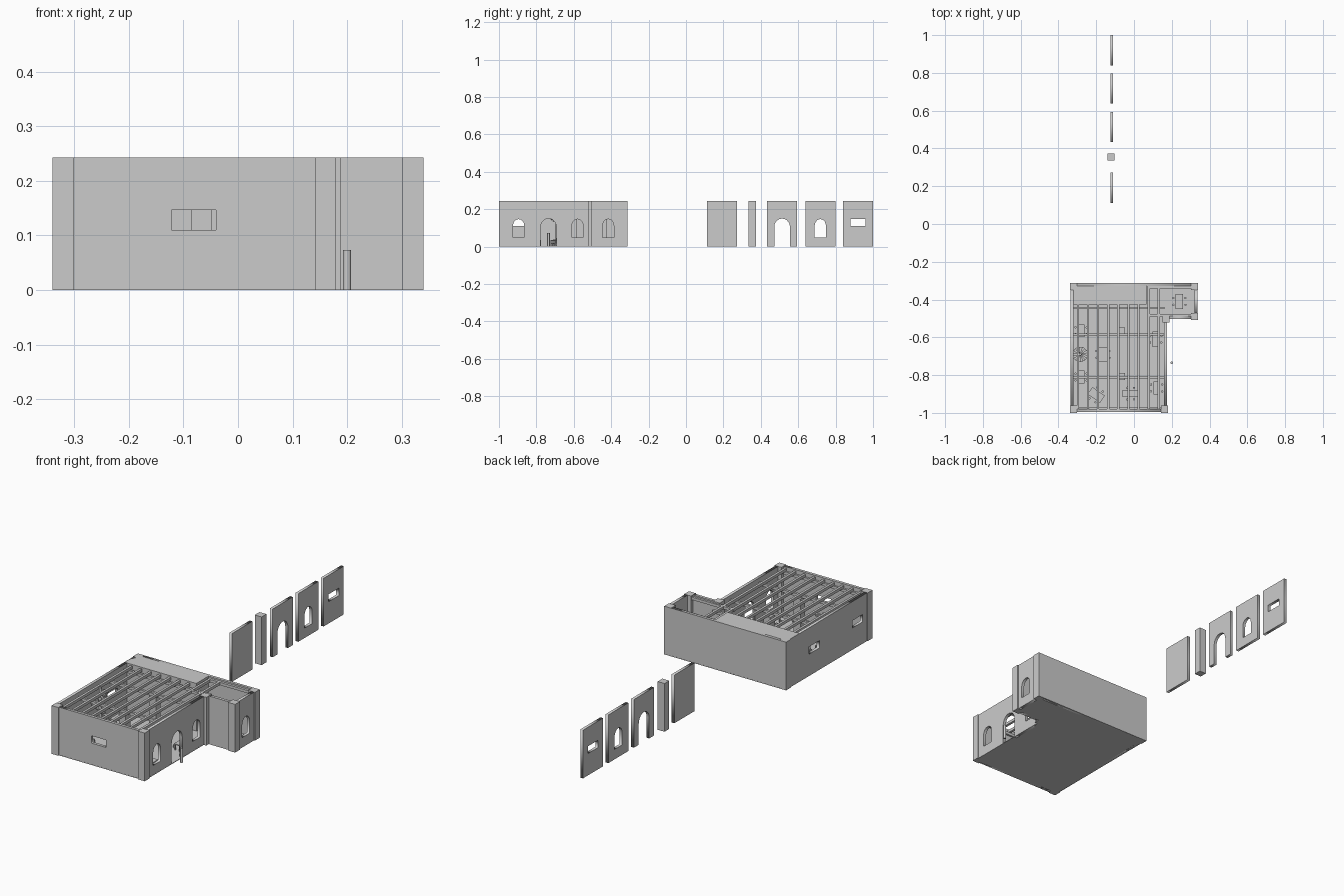
import bpy, bmesh, math
from mathutils import Vector, Matrix

if "Cube" in bpy.data.objects:
    bpy.data.objects.remove(bpy.data.objects["Cube"])

H = 0.243      # wall height
T = 0.015      # wall thickness
P = 0.038      # post width


def box(name, x0, x1, y0, y1, z0, z1):
    return block(name, (x0 + x1) / 2, (y0 + y1) / 2, x1 - x0, y1 - y0, z0, z1)


def block(name, x, y, sx, sy, z0, z1, angle=0):
    bm = bmesh.new()
    bmesh.ops.create_cube(bm, size=1)
    bmesh.ops.scale(bm, vec=(sx, sy, z1 - z0), verts=bm.verts)
    return finish(bm, name, Matrix.Translation((x, y, (z0 + z1) / 2)) @ Matrix.Rotation(angle, 4, 'Z'))


def rod(name, x, y, r, z0, z1, sides=12):
    bm = bmesh.new()
    bmesh.ops.create_cone(bm, cap_ends=True, segments=sides, radius1=r, radius2=r, depth=z1 - z0)
    return finish(bm, name, Matrix.Translation((x, y, (z0 + z1) / 2)))


def finish(bm, name, matrix):
    me = bpy.data.meshes.new(name)
    bm.to_mesh(me)
    bm.free()
    ob = bpy.data.objects.new(name, me)
    ob.matrix_world = matrix
    bpy.context.collection.objects.link(ob)
    return ob


def arch(c, half, bottom, spring, top, n=10):
    """Arched opening outline, right foot first."""
    pts = [(c + half, bottom)]
    pts += [(c + half * math.cos(math.pi * i / n), spring + (top - spring) * math.sin(math.pi * i / n))
            for i in range(n + 1)]
    return pts + [(c - half, bottom)]


def wall(name, start, end, windows=(), doors=(), slits=()):
    """Upright panel along start-end; openings are centred at distances along it."""
    a, b = Vector((*start, 0)), Vector((*end, 0))
    length = (b - a).length
    outline = [(0, 0)]
    for d in doors:
        outline += arch(d, 0.042, 0, 0.105, 0.15)[::-1]
    outline += [(length, 0), (length, H), (0, H)]
    loops = [outline] + [arch(w, 0.03, 0.05, 0.112, 0.147) for w in windows]
    loops += [[(s - 0.041, 0.11), (s + 0.041, 0.11), (s + 0.041, 0.147), (s - 0.041, 0.147)] for s in slits]
    cu = bpy.data.curves.new(name, 'CURVE')
    cu.dimensions, cu.fill_mode, cu.extrude = '2D', 'BOTH', T / 2
    for loop in loops:
        sp = cu.splines.new('POLY')
        sp.points.add(len(loop) - 1)
        for p, (u, v) in zip(sp.points, loop):
            p.co = (u, v, 0, 1)
        sp.use_cyclic_u = True
    ob = bpy.data.objects.new(name, cu)
    bpy.context.collection.objects.link(ob)
    d = (b - a).normalized()
    up = Vector((0, 0, 1))
    m = Matrix((d, up, d.cross(up))).transposed().to_4x4()
    ob.matrix_world = Matrix.Translation(a) @ m
    bpy.ops.object.select_all(action='DESELECT')
    ob.select_set(True)
    bpy.context.view_layer.objects.active = ob
    bpy.ops.object.convert(target='MESH')


# Floors
box("hall_floor", -0.335, 0.175, -0.995, -0.312, 0, 0.003)
box("annex_floor", 0.175, 0.335, -0.495, -0.312, 0, 0.003)

# Corner posts
for x, y in ((-0.321, -0.981), (0.161, -0.981), (-0.321, -0.331), (0.17, -0.503),
             (0.321, -0.49), (0.321, -0.331)):
    block("corner_post", x, y, P, P, 0, H)

# Outer walls
wall("front_wall", (-0.303, -0.987), (0.142, -0.987), slits=[0.222])
wall("left_wall", (-0.329, -0.963), (-0.329, -0.35), slits=[0.078, 0.423])
wall("right_wall", (0.167, -0.963), (0.167, -0.522), windows=[0.068, 0.383], doors=[0.228])
wall("annex_front_wall", (0.189, -0.495), (0.302, -0.495))
wall("annex_right_wall", (0.328, -0.471), (0.328, -0.35), windows=[0.055])
wall("back_wall", (-0.303, -0.32), (0.302, -0.32))
# Enclosed back block of the hall, with a flat top
box("back_block", -0.335, 0.065, -0.425, -0.313, 0, H)

# Hall columns and roof frame
for y in (-0.566, -0.808):
    block("hall_column", -0.067, y, P, P, 0, 0.21)
for y in (-0.445, -0.585, -0.812, -0.976):
    block("cross_beam", -0.08, y, 0.485, 0.012, 0.208, 0.222)
for i in range(9):
    x = -0.297 + 0.0535 * i
    back = -0.425 if x < 0.06 else -0.328
    box("roof_beam", x - 0.006, x + 0.006, -0.98, back, 0.222, 0.236)
for y in (-0.335, -0.483):
    box("annex_beam", 0.07, 0.32, y - 0.006, y + 0.006, 0.222, 0.236)

# Spiral stair: wedge treads round a pole
cx, cy, steps = -0.285, -0.69, 24
rod("stair_pole", cx, cy, 0.007, 0, 0.23)
bm = bmesh.new()
for i in range(steps):
    a0 = -math.pi / 2 + i * math.tau / 18
    ring = [(0, 0)] + [(0.04 * math.cos(a0 + k * 0.2), 0.04 * math.sin(a0 + k * 0.2)) for k in range(3)]
    z = 0.003 + i * 0.0093
    face = bm.faces.new([bm.verts.new((u, v, z)) for u, v in ring])
    ext = bmesh.ops.extrude_face_region(bm, geom=[face], use_keep_orig=True)
    bmesh.ops.translate(bm, vec=(0, 0, 0.007), verts=[g for g in ext['geom'] if isinstance(g, bmesh.types.BMVert)])
bmesh.ops.recalc_face_normals(bm, faces=bm.faces)
finish(bm, "stair_treads", Matrix.Translation((cx, cy, 0)))

# Tables with legs, and stools along the long sides
TABLES = [(-0.165, -0.69, 0.045, 0.078, 0), (-0.28, -0.565, 0.035, 0.065, 0), (-0.28, -0.81, 0.035, 0.07, 0),
          (0.115, -0.61, 0.035, 0.08, 0), (0.12, -0.868, 0.035, 0.07, 0), (-0.2, -0.905, 0.045, 0.08, 55),
          (-0.018, -0.898, 0.037, 0.085, 90), (0.24, -0.41, 0.04, 0.08, 0)]
for x, y, sx, sy, deg in TABLES:
    ang = math.radians(deg)
    block("table_top", x, y, sx, sy, 0.03, 0.035, ang)
    rot = Matrix.Rotation(ang, 2)
    for i in (-1, 1):
        for j in (-1, 1):
            u = rot @ Vector((i * (sx / 2 - 0.004), j * (sy / 2 - 0.004)))
            block("table_leg", x + u.x, y + u.y, 0.005, 0.005, 0.003, 0.03, ang)
            s = rot @ Vector((i * (sx / 2 + 0.012), j * 0.018))
            if -0.31 < x + s.x < 0.15 or x > 0.2:
                rod("stool", x + s.x, y + s.y, 0.006, 0.003, 0.018, 8)

# Standing marker outside the door
rod("door_marker", 0.2, -0.735, 0.007, 0, 0.073, 16)

# Row of separate wall modules
X = -0.118
wall("module_plain", (X, 0.112), (X, 0.272))
block("module_post", -0.122, 0.354, P, P, 0, H)
wall("module_door", (X, 0.434), (X, 0.594), doors=[0.08])
wall("module_window", (X, 0.638), (X, 0.798), windows=[0.08])
wall("module_slit", (X, 0.84), (X, 1.0), slits=[0.08])
